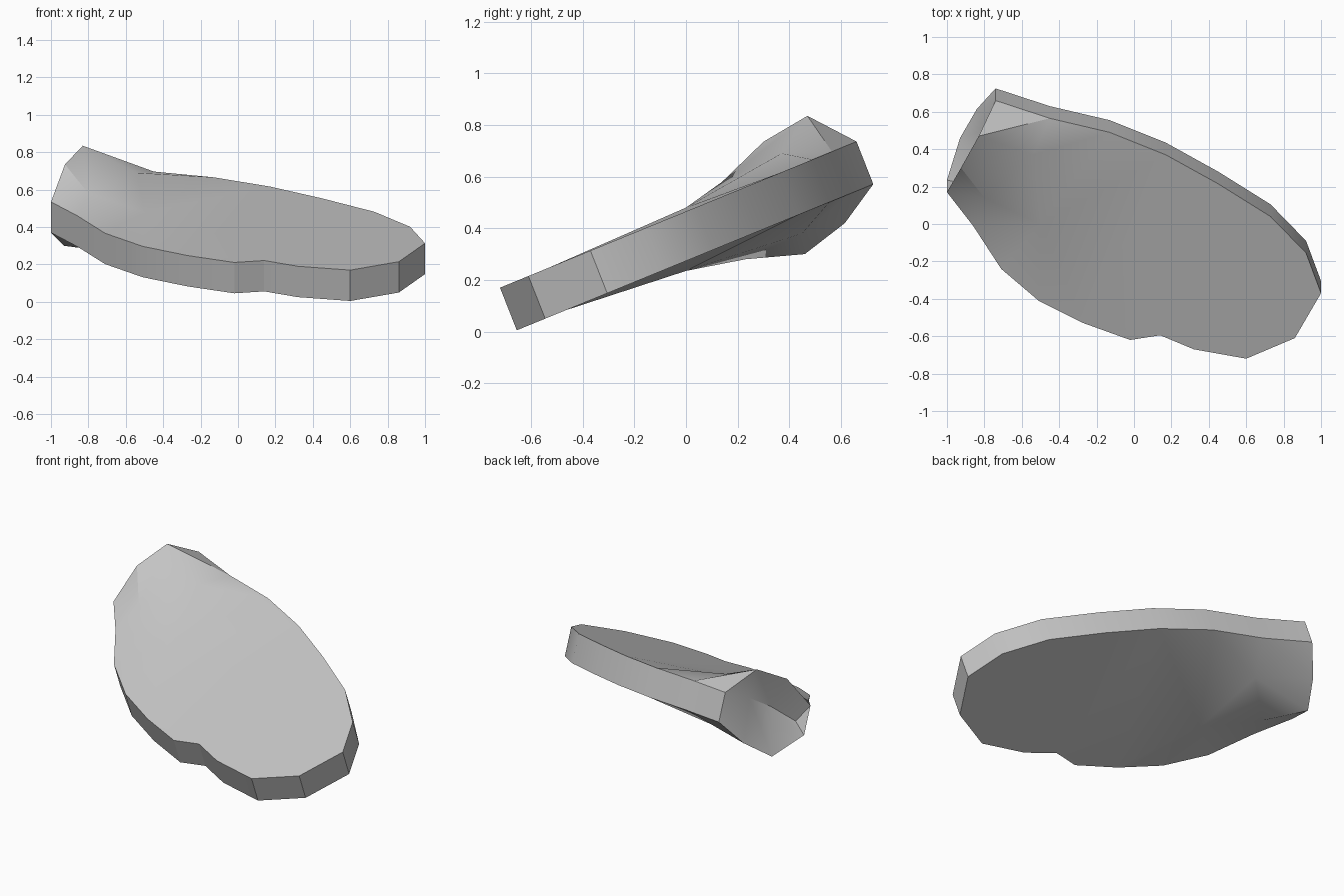
import bpy
import bmesh
import math
from mathutils import Vector
from mathutils.geometry import delaunay_2d_cdt

if "Cube" in bpy.data.objects:
    bpy.data.objects.remove(bpy.data.objects["Cube"], do_unlink=True)

# One plain grey for the whole shell
grey = bpy.data.materials.new("plain grey")
grey.use_nodes = True
colour = (0.55, 0.55, 0.55, 1.0)
grey.diffuse_color = colour
grey.node_tree.nodes["Principled BSDF"].inputs["Base Color"].default_value = colour

# The slab leans back: height follows y, and its walls stand square to it
SLOPE = 0.41
THICKNESS = Vector((0, 0.065, -0.165))


def on_slope(x, y):
    return Vector((x, y, 0.17 + SLOPE * (y + 0.72)))


# Outline of the slab's upper face, from the front of the mouth round to its back
front_edge = [(-1, .17), (-.86, -.01), (-.71, -.24), (-.51, -.41), (-.27, -.53),
              (-.02, -.62), (.14, -.595), (.32, -.67), (.6, -.72), (.86, -.61)]
back_edge = [(1, -.37), (.92, -.155), (.73, .04), (.45, .215), (.17, .37),
             (-.13, .49), (-.45, .565), (-.74, .66)]
top_rim = [on_slope(*p) for p in front_edge + back_edge]
bottom_rim = [p + THICKNESS for p in top_rim]

# Raised upper lip, dropped lower lip and the recessed crease between them
upper_lip = [Vector(p) for p in ((-.83, .47, .835), (-.925, .3, .735))]
lower_lip = [Vector(p) for p in ((-.84, .615, .42), (-.93, .46, .3))]
crease = [Vector(p) for p in ((-.8, .5, .655), (-.84, .34, .55), (-.93, .22, .435))]

# Swelling of the two faces behind the mouth
top_swell = [Vector(p) for p in ((-.54, .37, .69), (-.8, .14, .58), (-.5, 0, .48))]
bottom_swell = [Vector(p) for p in ((-.54, .45, .38), (-.78, .23, .28), (-.5, 0, .235))]

bm = bmesh.new()


def add_verts(points):
    return [bm.verts.new(p) for p in points]


def fill_sheet(rim, inner, fold):
    """Triangulate a rim with inner points, keeping a fold between two of them."""
    verts = rim + inner
    count = len(rim)
    edges = [(i, (i + 1) % count) for i in range(count)] + fold
    flat = [v.co.xy for v in verts]
    result = delaunay_2d_cdt(flat, edges, [], 1, 1e-5)
    for tri in result[2]:
        bm.faces.new([verts[result[3][i][0]] for i in tri])


def bridge(a, b):
    """Join two rows of points with quads."""
    for i in range(len(a) - 1):
        bm.faces.new((a[i], a[i + 1], b[i + 1], b[i]))


top = add_verts(top_rim)
bottom = add_verts(bottom_rim)
lip_up = add_verts(upper_lip)
lip_down = add_verts(lower_lip)
groove = add_verts(crease)

# Upper and lower faces
last = len(top) - 1
for rim, lip, swell in ((top, lip_up, top_swell), (bottom, lip_down, bottom_swell)):
    ring = rim + lip
    fill_sheet(ring, add_verts(swell), [(last - 1, last + 1), (last - 1, len(ring))])

# Side wall
bridge(top, bottom)

# Mouth recess: the crease runs from the top back corner to the bottom front one
g1, g2, g3 = groove
for face in ((top[-1], lip_up[0], g1), (lip_up[0], lip_up[1], g2, g1),
             (lip_up[1], top[0], g3, g2), (top[0], bottom[0], g3),
             (top[-1], g1, lip_down[0], bottom[-1]), (g1, g2, lip_down[1], lip_down[0]),
             (g2, g3, bottom[0], lip_down[1])):
    bm.faces.new(face)

bmesh.ops.recalc_face_normals(bm, faces=bm.faces)
mesh = bpy.data.meshes.new("tilted_shell")
bm.to_mesh(mesh)
bm.free()
mesh.materials.append(grey)

shell = bpy.data.objects.new("tilted_shell", mesh)
bpy.context.collection.objects.link(shell)
bpy.ops.object.select_all(action="DESELECT")
shell.select_set(True)
bpy.context.view_layer.objects.active = shell
bpy.ops.object.shade_smooth_by_angle(angle=math.radians(30))
